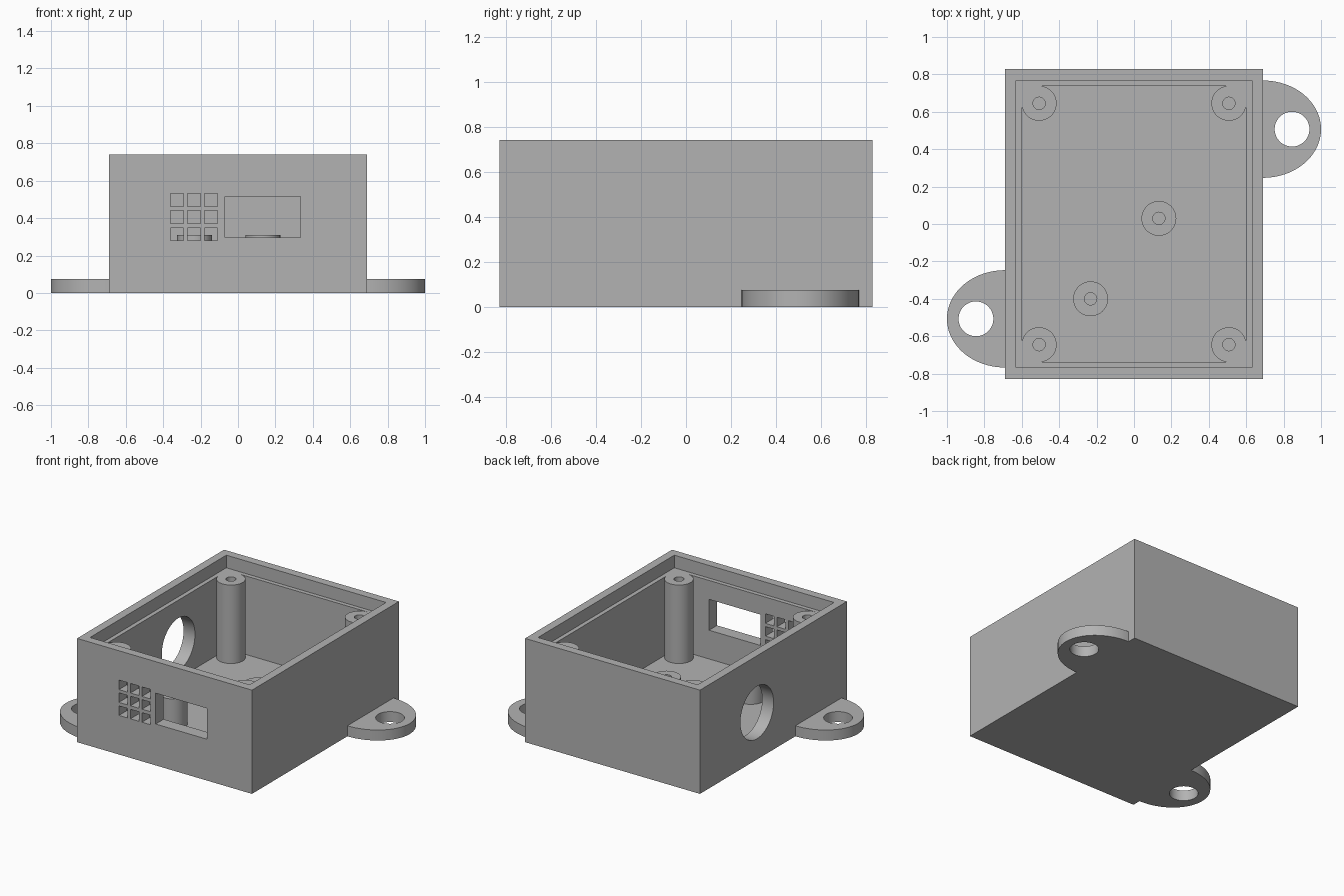
import bpy, bmesh, math
from mathutils import Matrix, Vector

old = bpy.data.objects.get("Cube")
if old:
    bpy.data.objects.remove(old, do_unlink=True)

grey = bpy.data.materials.new("plain grey")
grey.use_nodes = True
COLOUR = (0.45, 0.45, 0.45, 1)
grey.diffuse_color = COLOUR
grey.node_tree.nodes["Principled BSDF"].inputs["Base Color"].default_value = COLOUR

# Main sizes
HX, HY, HEIGHT = 0.69, 0.828, 0.74
WALL, FLOOR, LEDGE = 0.09, 0.09, 0.65
POST_R, SCREW_R = 0.093, 0.033


def finish(name, bm):
    bmesh.ops.recalc_face_normals(bm, faces=bm.faces)
    mesh = bpy.data.meshes.new(name)
    bm.to_mesh(mesh)
    bm.free()
    mesh.materials.append(grey)
    obj = bpy.data.objects.new(name, mesh)
    bpy.context.collection.objects.link(obj)
    return obj


def box(name, low, high):
    bm = bmesh.new()
    low, high = Vector(low), Vector(high)
    bmesh.ops.create_cube(bm, size=1)
    bmesh.ops.scale(bm, vec=high - low, verts=bm.verts)
    bmesh.ops.translate(bm, vec=(low + high) / 2, verts=bm.verts)
    return finish(name, bm)


def prism(name, outline, z0, z1):
    bm = bmesh.new()
    face = bm.faces.new([bm.verts.new((x, y, z0)) for x, y in outline])
    grown = bmesh.ops.extrude_face_region(bm, geom=[face])["geom"]
    top = [v for v in grown if isinstance(v, bmesh.types.BMVert)]
    bmesh.ops.translate(bm, vec=(0, 0, z1 - z0), verts=top)
    return finish(name, bm)


def arc(cx, cy, rx, ry, start=0, end=360, steps=64):
    count = steps if end - start == 360 else steps + 1
    angles = [math.radians(start + (end - start) * i / steps) for i in range(count)]
    return [(cx + rx * math.cos(a), cy + ry * math.sin(a)) for a in angles]


def combine(target, other, operation):
    mod = target.modifiers.new("combine", "BOOLEAN")
    mod.operation, mod.solver, mod.object = operation, "EXACT", other
    bpy.context.view_layer.objects.active = target
    bpy.ops.object.modifier_apply(modifier=mod.name)
    bpy.data.objects.remove(other, do_unlink=True)


def cut(target, other):
    combine(target, other, "DIFFERENCE")


# Open case
case = box("case", (-HX, -HY, 0), (HX, HY, HEIGHT))
ix, iy = HX - WALL, HY - WALL
cut(case, box("cavity", (-ix, -iy, FLOOR), (ix, iy, 1)))

# Corner posts, filled in towards the walls
corners = [(sx * (ix - POST_R), sy * (iy - POST_R), sx, sy)
           for sx in (-1, 1) for sy in (-1, 1)]
for cx, cy, sx, sy in corners:
    outline = [(cx + sx * x, cy + sy * y) for x, y in
               arc(0, 0, POST_R, POST_R, 90, 360, 48)
               + [(POST_R + 0.015, 0), (POST_R + 0.015, POST_R + 0.015), (0, POST_R + 0.015)]]
    combine(case, prism("corner_post", outline, 0.05, 0.7), "UNION")

# Short posts on the floor
short_posts = [(0.133, 0.03), (-0.232, -0.4)]
for x, y in short_posts:
    combine(case, prism("short_post", arc(x, y, POST_R, POST_R), 0.05, 0.31), "UNION")

# Lid recess, which also trims the corner posts to the ledge
cut(case, box("lid_recess", (-HX + 0.06, -HY + 0.06, LEDGE), (HX - 0.06, HY - 0.06, 1)))

# Screw holes
for x, y in [c[:2] for c in corners] + short_posts:
    cut(case, prism("screw_hole", arc(x, y, SCREW_R, SCREW_R, steps=32), FLOOR + 0.01, 1))

# Front window and vent grid
cut(case, box("window", (-0.07, -1, 0.295), (0.335, -0.7, 0.515)))
for x in (-0.326, -0.235, -0.144):
    for z in (0.313, 0.406, 0.497):
        cut(case, box("vent", (x - 0.034, -1, z - 0.034), (x + 0.034, -0.7, z + 0.034)))

# Round cable hole in the -x wall
hole = prism("cable_hole", arc(0, 0, 0.187, 0.187), -0.2, 0.2)
hole.data.transform(Matrix.Translation((-HX, 0.185, 0.335)) @ Matrix.Rotation(math.pi / 2, 4, "Y"))
cut(case, hole)

# Mounting lugs on opposite sides
parts = [case]
for name, side in (("left_mounting_lug", 1), ("right_mounting_lug", -1)):
    outline = [(side * x, side * y) for x, y in arc(HX, 0.507, 1 - HX, 0.26, -90, 90)]
    lug = prism(name, outline, 0, 0.075)
    cut(lug, prism("lug_hole", arc(side * 0.845, side * 0.507, 0.093, 0.093), -0.1, 0.2))
    parts.append(lug)

# Smooth round walls, crisp edges
bpy.ops.object.select_all(action="DESELECT")
for part in parts:
    part.select_set(True)
bpy.context.view_layer.objects.active = case
bpy.ops.object.shade_smooth_by_angle(angle=math.radians(30))
